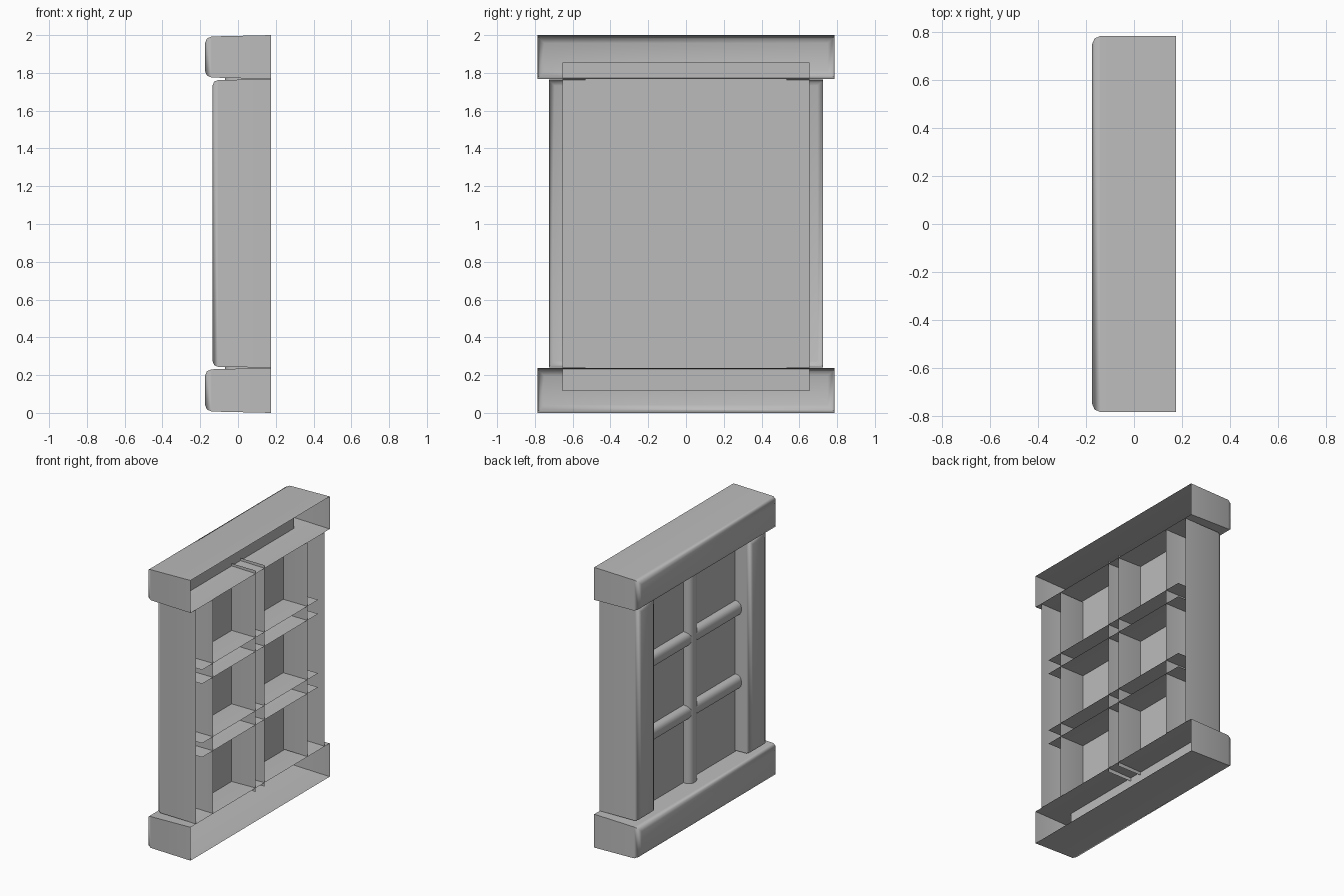
import bpy, bmesh, math
from mathutils import Vector

cube = bpy.data.objects.get("Cube")
if cube:
    bpy.data.objects.remove(cube, do_unlink=True)

grey = bpy.data.materials.new("plain_grey")
grey.use_nodes = True
colour = (0.5, 0.5, 0.5, 1)
grey.diffuse_color = colour
grey.node_tree.nodes["Principled BSDF"].inputs["Base Color"].default_value = colour

BACK = 0.175  # plane of the open side


def finish(name, bm):
    mesh = bpy.data.meshes.new(name)
    bm.to_mesh(mesh)
    bm.free()
    mesh.materials.append(grey)
    obj = bpy.data.objects.new(name, mesh)
    bpy.context.collection.objects.link(obj)
    bpy.ops.object.select_all(action='DESELECT')
    obj.select_set(True)
    bpy.context.view_layer.objects.active = obj
    bpy.ops.object.shade_smooth_by_angle(angle=math.radians(50))
    return obj


def shell(name, front, y, z, bevel, draft=0.0, open_axis=None, segments=2):
    """Moulding open at the back, rounded at the front; open_axis leaves its ends open."""
    bm = bmesh.new()
    bmesh.ops.create_cube(bm, size=1)
    for v in bm.verts:
        is_front = v.co.x < 0
        inset = draft if is_front else 0
        v.co = Vector((front if is_front else BACK,
                       y[1] if v.co.y > 0 else y[0],
                       z[1] - inset if v.co.z > 0 else z[0] + inset))
    bm.normal_update()
    # remove the back, and the end caps of open bars
    gone = [f for f in bm.faces if f.normal.x > 0.9
            or (open_axis is not None and abs(f.normal[open_axis]) > 0.9)]
    bmesh.ops.delete(bm, geom=gone, context='FACES')
    # round the edges around the front face
    edges = [e for e in bm.edges if len(e.link_faces) == 2
             and all(v.co.x < front + 0.001 for v in e.verts)]
    bmesh.ops.bevel(bm, geom=edges, offset=bevel, segments=segments,
                    profile=0.5, affect='EDGES')
    return finish(name, bm)


# Head and sill beams
shell("bottom_beam", -0.175, (-0.785, 0.785), (0, 0.238), 0.035, 0.008)
shell("top_beam", -0.175, (-0.785, 0.785), (1.768, 2), 0.035, 0.008)

# Side posts
for side, label in ((-1, "right"), (1, "left")):
    span = sorted((side * 0.532, side * 0.726))
    shell(label + "_post", -0.135, span, (0.24, 1.766), 0.03, 0.004)

# Glazing bars
shell("upright_bar", -0.07, (-0.05, 0.05), (0.21, 1.79), 0.04, open_axis=2, segments=4)
for label, mid in (("lower", 0.738), ("upper", 1.262)):
    shell(label + "_cross_bar", -0.065, (-0.655, 0.655), (mid - 0.05, mid + 0.05),
          0.04, open_axis=1, segments=4)

# Window pane
bm = bmesh.new()
corners = [(-0.655, 0.115), (-0.655, 1.855), (0.655, 1.855), (0.655, 0.115)]
bm.faces.new([bm.verts.new((-0.015, y, z)) for y, z in corners])
finish("window_pane", bm)
